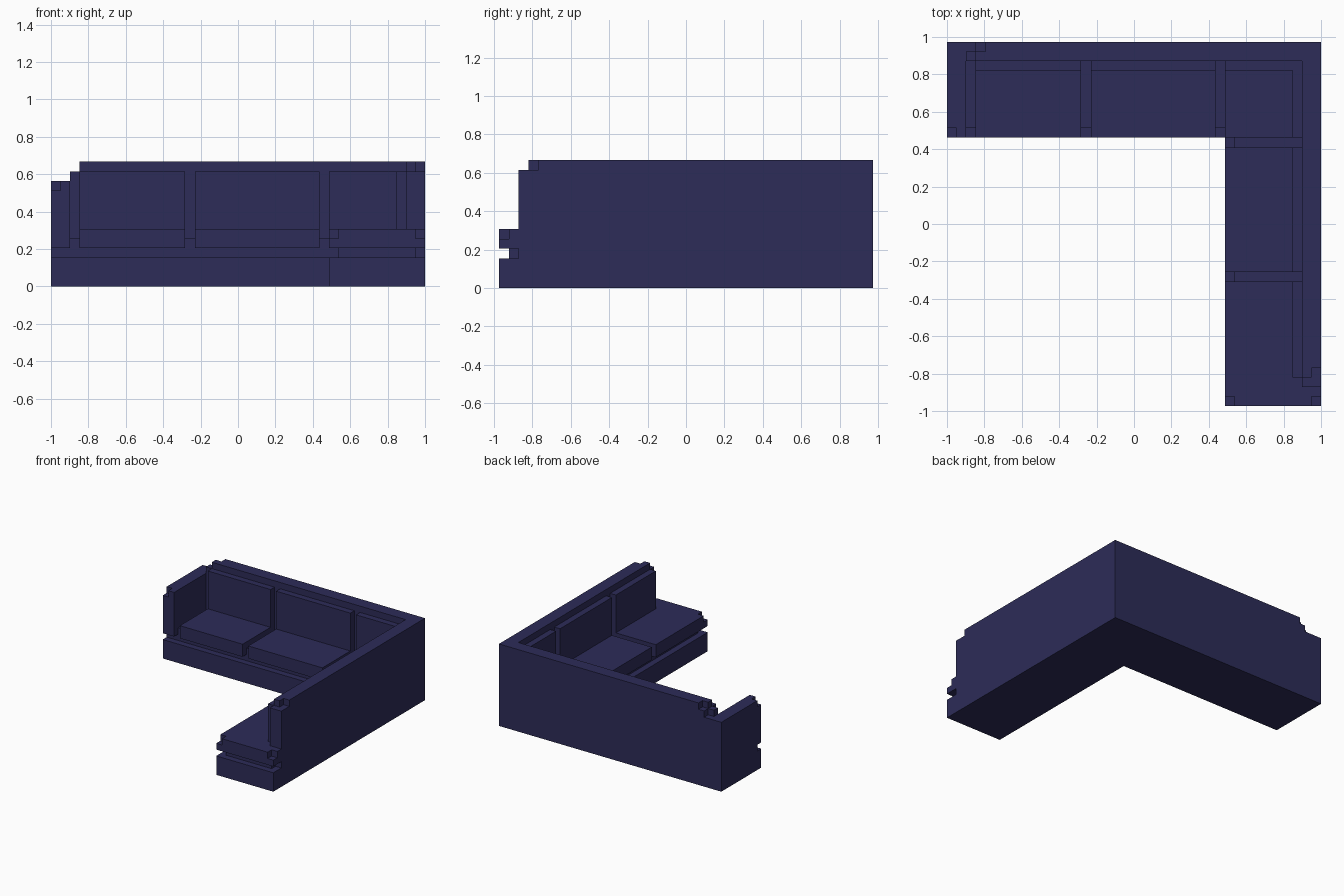
import bpy, bmesh

if "Cube" in bpy.data.objects:
    bpy.data.objects.remove(bpy.data.objects["Cube"], do_unlink=True)

U = 2 / 39          # one block unit; the sofa is 39 x 38 x 13 blocks
OX, OY = 19.5, 19

fabric = bpy.data.materials.new("navy_fabric")
COLOR = (0.026, 0.025, 0.098, 1)
fabric.diffuse_color = COLOR
fabric.use_nodes = True
bsdf = next(n for n in fabric.node_tree.nodes if n.type == 'BSDF_PRINCIPLED')
bsdf.inputs["Base Color"].default_value = COLOR
bsdf.inputs["Roughness"].default_value = 0.9


def prism(name, outline, z0, z1):
    """Extrude a plan outline (block units) between two heights."""
    bm = bmesh.new()
    face = bm.faces.new([bm.verts.new(((x - OX) * U, (y - OY) * U, z0 * U)) for x, y in outline])
    top = bmesh.ops.extrude_face_region(bm, geom=[face])["geom"]
    bmesh.ops.translate(bm, vec=(0, 0, (z1 - z0) * U),
                        verts=[g for g in top if isinstance(g, bmesh.types.BMVert)])
    bmesh.ops.recalc_face_normals(bm, faces=bm.faces)
    mesh = bpy.data.meshes.new(name)
    bm.to_mesh(mesh)
    bm.free()
    mesh.materials.append(fabric)
    obj = bpy.data.objects.new(name, mesh)
    bpy.context.collection.objects.link(obj)
    return obj


def rect(x0, x1, y0, y1):
    return [(x0, y0), (x1, y0), (x1, y1), (x0, y1)]


def box(name, x0, x1, y0, y1, z0, z1):
    return prism(name, rect(x0, x1, y0, y1), z0, z1)


def notch(obj, *bounds):
    """Cut a box-shaped notch out of a part."""
    cutter = box("notch_cutter", *bounds)
    cutter.hide_render = True
    mod = obj.modifiers.new("notch", 'BOOLEAN')
    mod.operation, mod.solver, mod.object = 'DIFFERENCE', 'EXACT', cutter
    bpy.context.view_layer.objects.active = obj
    bpy.ops.object.modifier_apply(modifier=mod.name)
    bpy.data.objects.remove(cutter, do_unlink=True)


# L-shaped plinth
prism("base", [(0, 28), (29, 28), (29, 0), (39, 0), (39, 38), (0, 38)], 0, 3)

# Recessed core under and between the cushions
prism("seat_core", [(2, 29), (30, 29), (30, 1), (38, 1), (38, 2), (37, 2), (37, 36), (2, 36)], 3, 5)

# L-shaped back with stepped ends
back = prism("back_frame", [(2, 36), (37, 36), (37, 2), (39, 2), (39, 38), (2, 38)], 3, 13)
notch(back, 1, 3, 35, 39, 12, 14)
notch(back, 2.5, 4, 37, 39, 12, 14)
notch(back, 1, 3, 37, 39, 11, 12.5)
notch(back, 36, 40, 1, 3, 12, 14)
notch(back, 38, 40, 2.5, 4, 12, 14)

# Arm at the far end, with an undercut and a clipped front corner
arm = box("armrest", 0, 2, 28, 38, 3, 11)
notch(arm, -1, 3, 27, 29, 2, 4)
notch(arm, -1, 1, 27, 29, 10, 12)

# Seat cushions
box("seat_cushion_long_1", 3, 14, 28, 36, 4, 6)
box("seat_cushion_long_2", 15, 28, 28, 36, 4, 6)
box("seat_cushion_corner", 29, 37, 28, 36, 4, 6)
box("seat_cushion_short_1", 29, 37, 14, 27, 4, 6)
end_seat = prism("seat_cushion_end", [(29, 0), (39, 0), (39, 2), (37, 2), (37, 13), (29, 13)], 4, 6)
notch(end_seat, 28, 30, -1, 1, 5, 7)
notch(end_seat, 38, 40, -1, 1, 5, 7)

# Back cushions
for i, (a, b) in enumerate([(3, 14), (15, 28)], 1):
    box(f"back_cushion_long_{i}", a, b, 35, 36, 6, 12)
for i, (a, b) in enumerate([(3, 13), (14, 27)], 1):
    box(f"back_cushion_short_{i}", 36, 37, a, b, 6, 12)
prism("back_cushion_corner", [(29, 35), (36, 35), (36, 28), (37, 28), (37, 36), (29, 36)], 6, 12)
